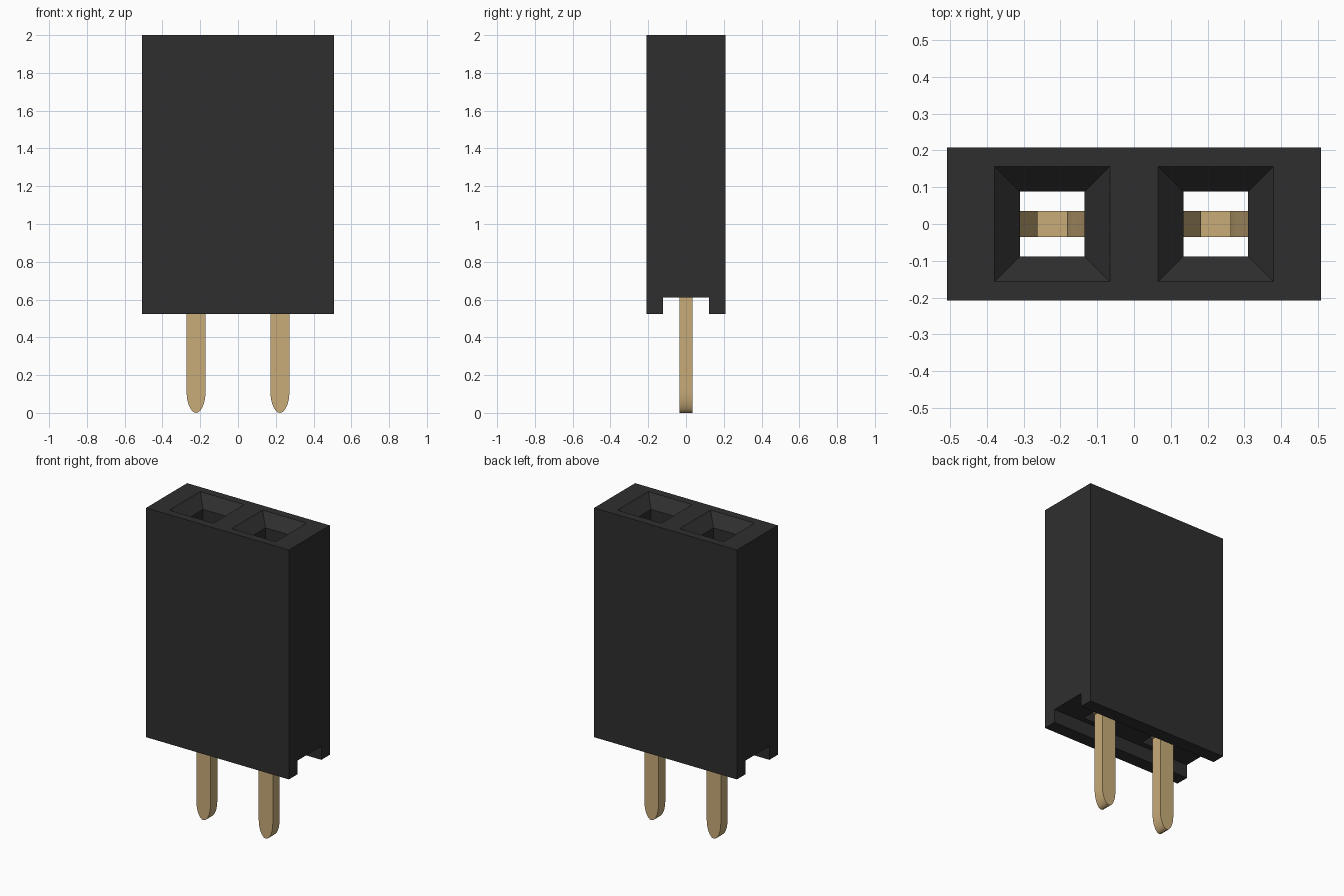
import bpy, bmesh, math

if "Cube" in bpy.data.objects:
    bpy.data.objects.remove(bpy.data.objects["Cube"], do_unlink=True)

PITCH = 0.222            # contact offset from the centre
TOP, BOTTOM = 2.0, 0.524


def material(name, color):
    m = bpy.data.materials.new(name)
    m.use_nodes = True
    m.diffuse_color = color
    m.node_tree.nodes["Principled BSDF"].inputs["Base Color"].default_value = color
    return m


def make_object(name, bm, mat):
    bmesh.ops.recalc_face_normals(bm, faces=bm.faces[:])
    me = bpy.data.meshes.new(name)
    bm.to_mesh(me)
    bm.free()
    me.materials.append(mat)
    ob = bpy.data.objects.new(name, me)
    bpy.context.collection.objects.link(ob)
    return ob


def loft(name, sections, mat, x=0):
    """Stack of rectangles given as (half width, half depth, height)."""
    bm = bmesh.new()
    rings = [[bm.verts.new((x + sx * w, sy * d, z))
              for sx, sy in ((-1, -1), (1, -1), (1, 1), (-1, 1))]
             for w, d, z in sections]
    bm.faces.new(rings[0])
    bm.faces.new(rings[-1])
    for a, b in zip(rings, rings[1:]):
        for i in range(4):
            j = (i + 1) % 4
            bm.faces.new((a[i], a[j], b[j], b[i]))
    return make_object(name, bm, mat)


def extrude_profile(name, half, thickness, mat, x):
    """Mirror a right-hand XZ outline about its axis and extrude it in y."""
    outline = half + [(-px, pz) for px, pz in reversed(half) if px > 0]
    bm = bmesh.new()
    face = bm.faces.new([bm.verts.new((x + px, -thickness / 2, pz)) for px, pz in outline])
    ext = bmesh.ops.extrude_face_region(bm, geom=[face])
    moved = [v for v in ext["geom"] if isinstance(v, bmesh.types.BMVert)]
    bmesh.ops.translate(bm, verts=moved, vec=(0, thickness, 0))
    return make_object(name, bm, mat)


black = material("black plastic", (0.028, 0.028, 0.028, 1))
gold = material("gold metal", (0.58, 0.41, 0.19, 1))

# Housing with an open channel underneath and two funnel-mouthed sockets
housing = loft("housing", [(0.508, 0.208, BOTTOM), (0.508, 0.208, TOP)], black)
cutters = [loft("channel_cutter", [(0.7, 0.122, 0.4), (0.7, 0.122, 0.612)], black)]
for side in (-1, 1):
    cutters.append(loft("socket_cutter", [(0.088, 0.088, 0.5), (0.088, 0.088, 1.93),
                                          (0.176, 0.176, 2.02)], black, side * PITCH))
bpy.context.view_layer.objects.active = housing
for cutter in cutters:
    mod = housing.modifiers.new("cut", "BOOLEAN")
    mod.operation = "DIFFERENCE"
    mod.solver = "EXACT"
    mod.object = cutter
    bpy.ops.object.modifier_apply(modifier=mod.name)
    bpy.data.objects.remove(cutter, do_unlink=True)

# Contact outline: rounded pointed tip, straight leg, shoulder, forked spring
STEPS = 8
tip = [(0.05 * math.sin(t * math.pi / 2 / STEPS) ** 0.9,
        0.11 * (1 - math.cos(t * math.pi / 2 / STEPS)) ** 0.9) for t in range(STEPS + 1)]
tip[0] = (0, 0)
fork = [(0.05, 0.625), (0.0875, 0.625), (0.0875, 1.66),
        (0.075, 1.60), (0.055, 1.53), (0.04, 1.47), (0.04, 0.85), (0, 0.85)]

for side, label in ((1, "left"), (-1, "right")):
    pin = extrude_profile(label + "_contact_pin", tip + fork, 0.07, gold, side * PITCH)
    bpy.ops.object.select_all(action="DESELECT")
    pin.select_set(True)
    bpy.context.view_layer.objects.active = pin
    bpy.ops.object.shade_smooth_by_angle(angle=math.radians(30))
